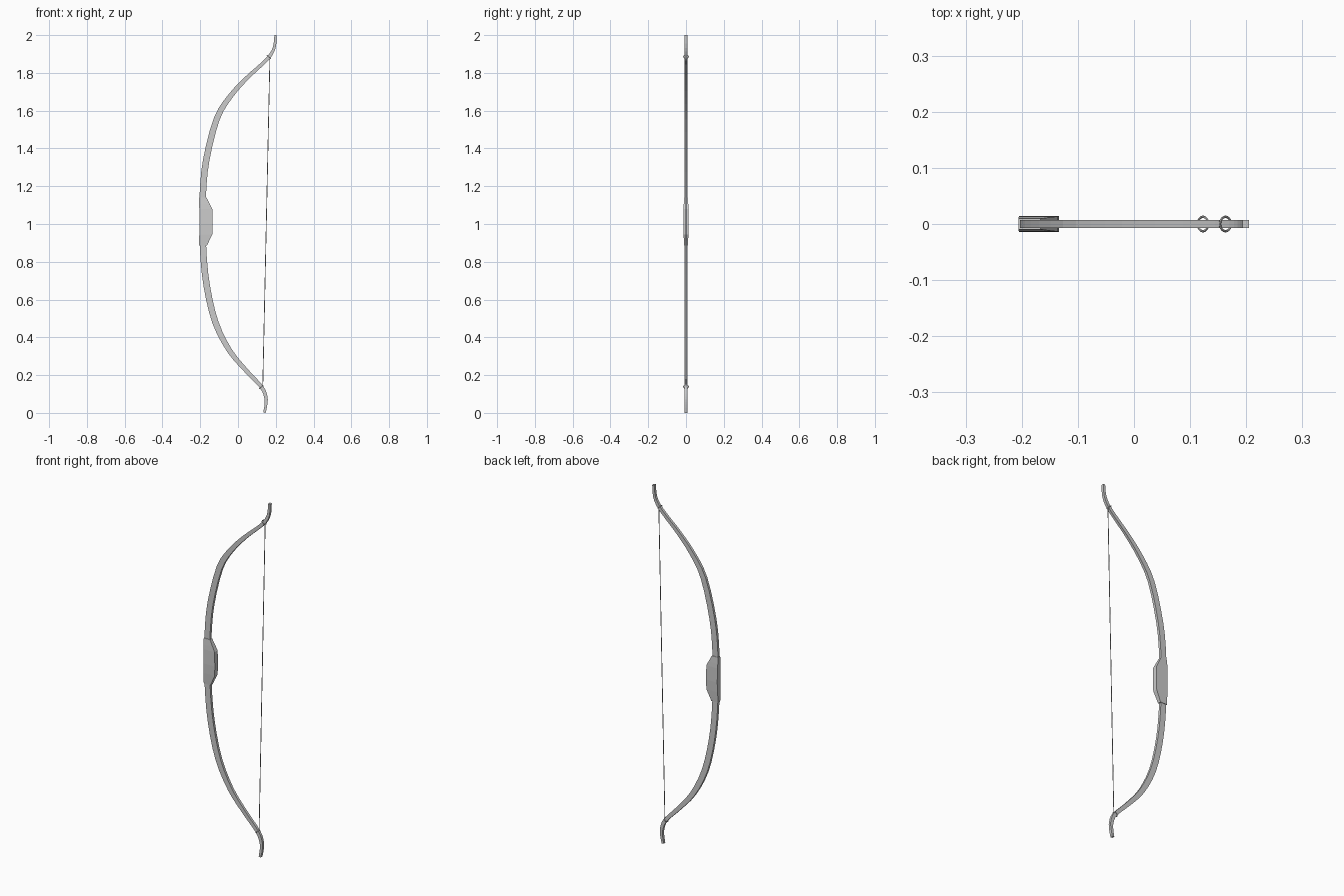
import bpy, bmesh, math
from mathutils import Vector

if "Cube" in bpy.data.objects:
    bpy.data.objects.remove(bpy.data.objects["Cube"])


def loft(name, sections):
    """Skin a list of equal-length corner loops and cap both ends."""
    bm = bmesh.new()
    rings = [[bm.verts.new(p) for p in s] for s in sections]
    n = len(rings[0])
    for a, b in zip(rings, rings[1:]):
        for i in range(n):
            j = (i + 1) % n
            bm.faces.new((a[i], a[j], b[j], b[i]))
    bm.faces.new(rings[0][::-1])
    bm.faces.new(rings[-1])
    bmesh.ops.recalc_face_normals(bm, faces=bm.faces)
    me = bpy.data.meshes.new(name)
    bm.to_mesh(me)
    bm.free()
    ob = bpy.data.objects.new(name, me)
    bpy.context.collection.objects.link(ob)
    return ob


def smooth_path(pts, steps=3):
    """Catmull-Rom through (x, z, thickness) points."""
    p = [Vector(q) for q in pts]
    p = [2 * p[0] - p[1]] + p + [2 * p[-1] - p[-2]]
    out = []
    for a, b, c, d in zip(p, p[1:], p[2:], p[3:]):
        for k in range(steps):
            t = k / steps
            out.append(0.5 * (2 * b + (c - a) * t + (2 * a - 5 * b + 4 * c - d) * t * t
                              + (3 * b - a - 3 * c + d) * t ** 3))
    return out + [p[-2]]


# Bow stave: x, z, thickness from the lower tip to the upper tip
path = smooth_path([
    (0.140, 0.001, 0.013), (0.148, 0.045, 0.015), (0.147, 0.085, 0.018),
    (0.124, 0.138, 0.020), (0.045, 0.222, 0.023), (-0.045, 0.33, 0.028),
    (-0.12, 0.48, 0.033), (-0.165, 0.67, 0.034), (-0.184, 0.85, 0.034),
    (-0.186, 1.0, 0.034), (-0.186, 1.16, 0.034), (-0.168, 1.34, 0.034),
    (-0.112, 1.558, 0.032), (-0.04, 1.677, 0.027), (0.045, 1.771, 0.022),
    (0.115, 1.835, 0.019), (0.165, 1.885, 0.018), (0.192, 1.935, 0.015),
    (0.199, 2.0, 0.012)])
sections = []
for i, q in enumerate(path):
    a, b = path[max(i - 1, 0)], path[min(i + 1, len(path) - 1)]
    d = Vector((b.x - a.x, b.y - a.y)).normalized()
    nx, nz = d.y * q.z / 2, -d.x * q.z / 2
    w = 0.0072
    sections.append([(q.x - nx, -w, q.y - nz), (q.x + nx, -w, q.y + nz),
                     (q.x + nx, w, q.y + nz), (q.x - nx, w, q.y - nz)])
loft("bow_stave", sections)

# Handle grip: z, back x, belly x, half width
loft("grip", [[(x0, -w, z), (x1, -w, z), (x1, w, z), (x0, w, z)] for z, x0, x1, w in [
    (0.885, -0.206, -0.164, 0.0095), (0.91, -0.206, -0.153, 0.011),
    (0.945, -0.205, -0.136, 0.013), (1.0, -0.204, -0.134, 0.0145),
    (1.08, -0.205, -0.136, 0.0135), (1.105, -0.206, -0.149, 0.012),
    (1.14, -0.206, -0.167, 0.0095)]])

# String loops around the limbs, square to the limb direction
for name, x, z, tilt in (("lower_string_loop", 0.123, 0.138, -0.75),
                         ("upper_string_loop", 0.163, 1.885, 0.70)):
    bpy.ops.mesh.primitive_torus_add(major_segments=20, minor_segments=6,
                                     major_radius=0.0128, minor_radius=0.0022,
                                     location=(x, 0, z), rotation=(0, tilt, 0))
    bpy.context.object.name = name
    bpy.ops.object.shade_smooth_by_angle()

# Bowstring
lo, hi = Vector((0.131, 0, 0.135)), Vector((0.169, 0, 1.885))
bpy.ops.mesh.primitive_cylinder_add(vertices=8, radius=0.002, depth=(hi - lo).length,
                                    location=(lo + hi) / 2)
string = bpy.context.object
string.name = "bowstring"
string.rotation_euler = (hi - lo).to_track_quat('Z', 'Y').to_euler()
bpy.ops.object.shade_smooth_by_angle()
